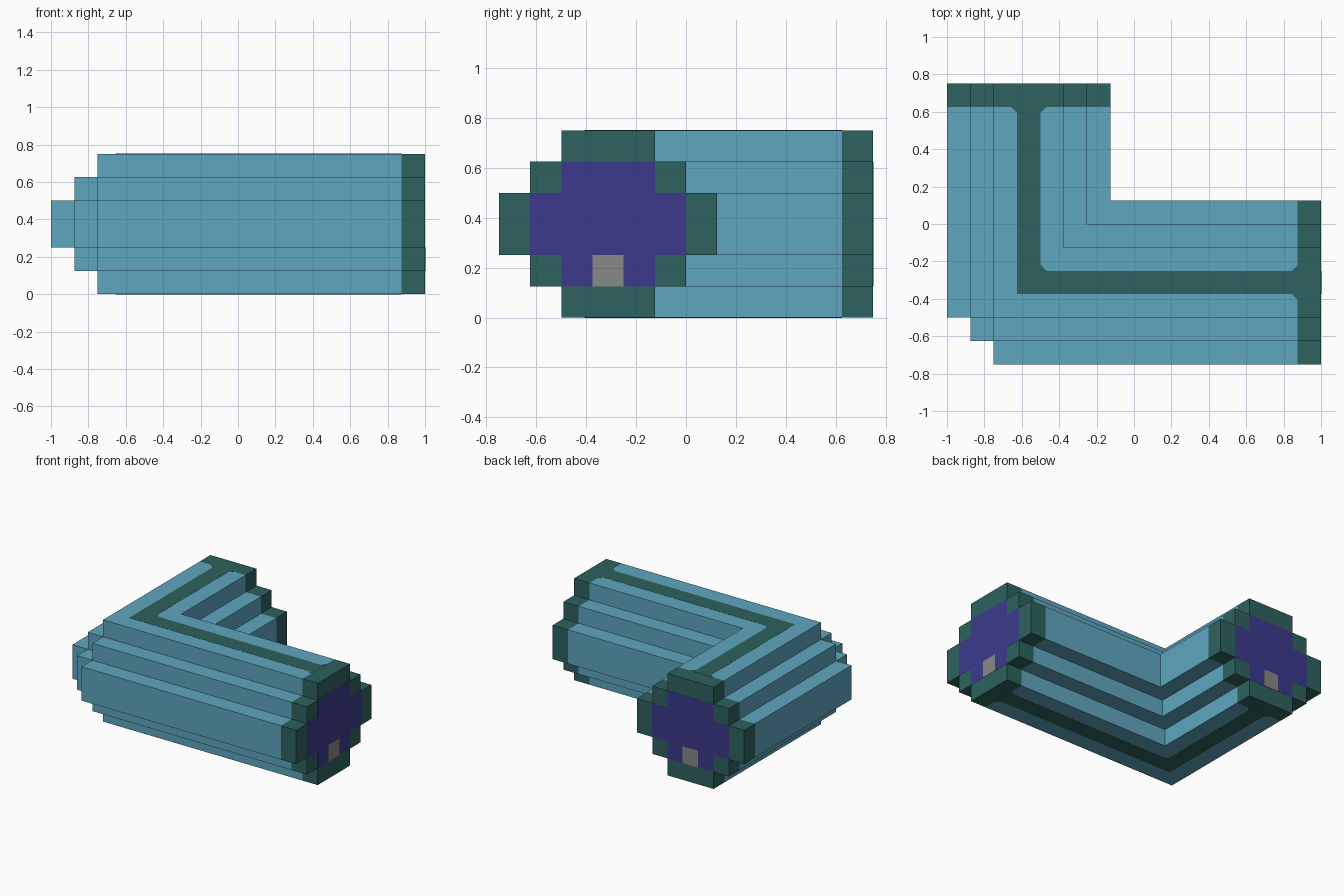
import bpy
import bmesh
from mathutils import Vector

U = 0.125          # one block
SKIN = 0.008       # painted plate thickness, in blocks
CX, CY, CZ = -4.5, -2.5, 3   # centre lines of the two arms, in blocks

cube = bpy.data.objects.get("Cube")
if cube:
    bpy.data.objects.remove(cube, do_unlink=True)


def material(name, rgb):
    mat = bpy.data.materials.new(name)
    mat.use_nodes = True
    mat.diffuse_color = (*rgb, 1)
    mat.node_tree.nodes["Principled BSDF"].inputs["Base Color"].default_value = (*rgb, 1)
    return mat


BLUE = material("light blue", (0.114, 0.381, 0.527))
GREEN = material("dark green", (0.026, 0.122, 0.112))
PURPLE = material("deep purple", (0.045, 0.042, 0.262))
GREY = material("grey", (0.246, 0.246, 0.246))


def prism(name, mat, outline, start, end, place):
    """Extrude a 2D outline from start to end; place maps (u, v, depth) to blocks."""
    bm = bmesh.new()
    rings = [[bm.verts.new(Vector(place(u, v, d)) * U) for u, v in outline]
             for d in (start, end)]
    for ring in rings:
        bm.faces.new(ring)
    n = len(outline)
    for i in range(n):
        j = (i + 1) % n
        bm.faces.new((rings[0][i], rings[0][j], rings[1][j], rings[1][i]))
    bmesh.ops.recalc_face_normals(bm, faces=bm.faces)
    mesh = bpy.data.meshes.new(name)
    bm.to_mesh(mesh)
    bm.free()
    mesh.materials.append(mat)
    obj = bpy.data.objects.new(name, mesh)
    bpy.context.collection.objects.link(obj)
    return obj


def flat(u, v, d):
    return (u, v, d)


def x_end(u, v, d):
    return (d, CY + u, CZ + v)


def y_end(u, v, d):
    return (CX + u, d, CZ + v)


def stepped_round(steps):
    """Blocky circle: one staircase quadrant mirrored into the other three."""
    quad = []
    for k in range(steps):
        quad += [(1.5 + k, steps - k), (1.5 + k, steps - k - 1)]
    quad.pop()
    left = [(-u, v) for u, v in reversed(quad)]
    top = left + quad
    return top + [(u, -v) for u, v in reversed(top)]


def elbow_plan(k):
    """L-shaped plan, grown by k blocks, with a staircase on the outer corner."""
    plan = []
    for i in range(k, 0, -1):
        y = -4 - (k - i)
        plan += [(-6 - i, y), (-5 - i, y)]
    plan += [(-6, -4 - k), (7, -4 - k), (7, k - 1),
             (k - 3, k - 1), (k - 3, 5), (-6 - k, 5)]
    return plan


# Pipe body: nested slabs, the widest one the thinnest
for k, part in enumerate(("pipe_core", "pipe_shoulder", "pipe_flank")):
    prism(part, BLUE, elbow_plan(k), k, 6 - k, flat)

# Centre stripe on top and bottom, flared where it meets collars and inner bend
F = 0.25
stripe = [(-5, -3), (7 - F, -3), (7, -3 - F), (7, -2 + F), (7 - F, -2),
          (-4 + F, -2), (-4, -2 + F), (-4, 5 - F), (-4 + F, 5),
          (-5 - F, 5), (-5, 5 - F)]
prism("top_stripe", GREEN, stripe, 6 - SKIN, 6 + SKIN, flat)
prism("bottom_stripe", GREEN, stripe, -SKIN, SKIN, flat)

# Both open ends: collar, dark opening and small floor block
floor_block = [(-0.5, -2), (0.5, -2), (0.5, -1), (-0.5, -1)]
for side, place, tip in (("left", x_end, 8), ("back", y_end, 6)):
    prism(side + "_collar", GREEN, stepped_round(3), tip - 1, tip, place)
    prism(side + "_opening", PURPLE, stepped_round(2), tip - SKIN, tip + SKIN, place)
    prism(side + "_floor_block", GREY, floor_block, tip - SKIN, tip + 2 * SKIN, place)
